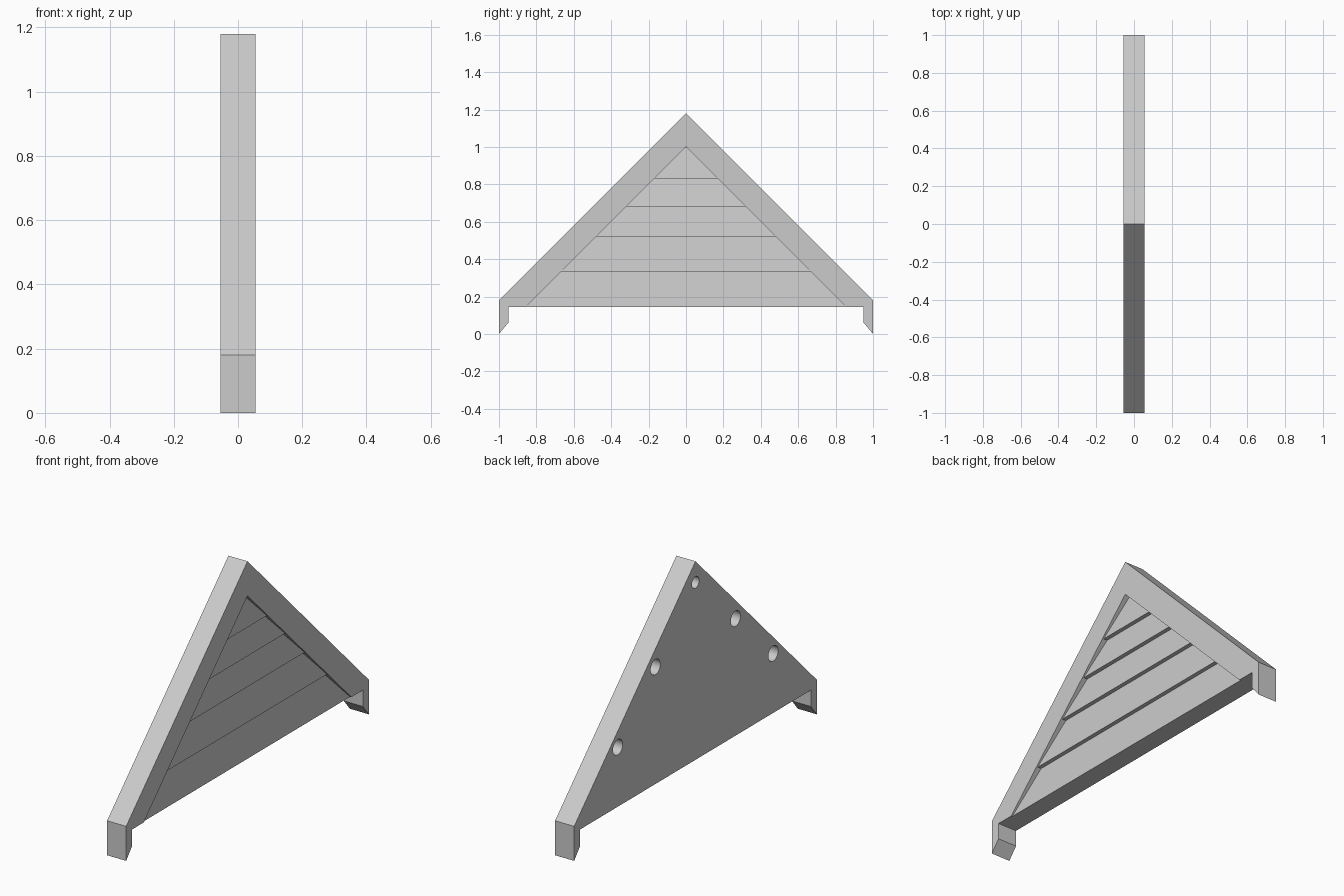
import bpy
import bmesh
from mathutils import Matrix, Vector

if "Cube" in bpy.data.objects:
    bpy.data.objects.remove(bpy.data.objects["Cube"], do_unlink=True)

HALF = 0.055      # half the gable thickness
BASE = 0.145      # underside of the panel
INNER = 1.0       # height of the recess apex

grey = bpy.data.materials.new("light_grey")
grey.diffuse_color = (0.6, 0.6, 0.6, 1)
grey.use_nodes = True
grey.node_tree.nodes["Principled BSDF"].inputs["Base Color"].default_value = (0.6, 0.6, 0.6, 1)


def finish(name, bm):
    bmesh.ops.recalc_face_normals(bm, faces=bm.faces)
    mesh = bpy.data.meshes.new(name)
    bm.to_mesh(mesh)
    bm.free()
    mesh.materials.append(grey)
    obj = bpy.data.objects.new(name, mesh)
    bpy.context.collection.objects.link(obj)
    return obj


def extrude_profile(name, points, x0, x1):
    """Extrude a (y, z) outline along x."""
    bm = bmesh.new()
    face = bm.faces.new([bm.verts.new((x0, y, z)) for y, z in points])
    out = bmesh.ops.extrude_face_region(bm, geom=[face])
    moved = [g for g in out["geom"] if isinstance(g, bmesh.types.BMVert)]
    bmesh.ops.translate(bm, verts=moved, vec=Vector((x1 - x0, 0, 0)))
    return finish(name, bm)


def cylinder_x(name, radius, x0, x1, y, z):
    bm = bmesh.new()
    place = Matrix.Translation(((x0 + x1) / 2, y, z)) @ Matrix.Rotation(1.5707963, 4, "Y")
    bmesh.ops.create_cone(bm, cap_ends=True, segments=32, radius1=radius,
                          radius2=radius, depth=x1 - x0, matrix=place)
    return finish(name, bm)


def cut(target, cutters):
    """Subtract every cutter, then discard it."""
    for cutter in cutters:
        cutter.hide_render = True
        mod = target.modifiers.new("cut", "BOOLEAN")
        mod.operation = "DIFFERENCE"
        mod.solver = "EXACT"
        mod.object = cutter
    graph = bpy.context.evaluated_depsgraph_get()
    mesh = bpy.data.meshes.new_from_object(target.evaluated_get(graph))
    target.modifiers.clear()
    target.data = mesh
    for cutter in cutters:
        bpy.data.objects.remove(cutter, do_unlink=True)


# Gable frame with its two hooked feet
right_half = [(1, 0.18), (1, 0), (0.95, 0.06), (0.95, BASE)]
left_half = [(-y, z) for y, z in reversed(right_half)]
frame = extrude_profile("gable_frame", [(0, 1.18)] + right_half + left_half, -HALF, HALF)

# Recess for the boards and blind screw holes in the rear
recess = extrude_profile("recess_cutter", [(0, INNER), (0.9, 0.1), (-0.9, 0.1)], 0, 0.1)
holes = [cylinder_x("hole_cutter", 0.03, -0.1, 0.01, 0, 1.07)]
for side in (-1, 1):
    for y, z in ((0.33, 0.755), (0.64, 0.455)):
        holes.append(cylinder_x("hole_cutter", 0.04, -0.1, 0.01, side * y, z))
cut(frame, [recess] + holes)

# Overlapping boards, each leaning outwards at its lower edge
levels = [BASE, 0.335, 0.52, 0.68, 0.83, 0.998]
for i, (low, high) in enumerate(zip(levels, levels[1:])):
    bm = bmesh.new()
    rings = []
    for x_low, x_high in ((-0.002, -0.002), (0.048, 0.026)):
        corners = [(x_low, low - INNER, low), (x_low, INNER - low, low),
                   (x_high, INNER - high, high), (x_high, high - INNER, high)]
        rings.append([bm.verts.new(c) for c in corners])
    back, front = rings
    bm.faces.new(back)
    bm.faces.new(front)
    for k in range(4):
        n = (k + 1) % 4
        bm.faces.new((back[k], back[n], front[n], front[k]))
    finish(f"board_{i + 1}", bm)
